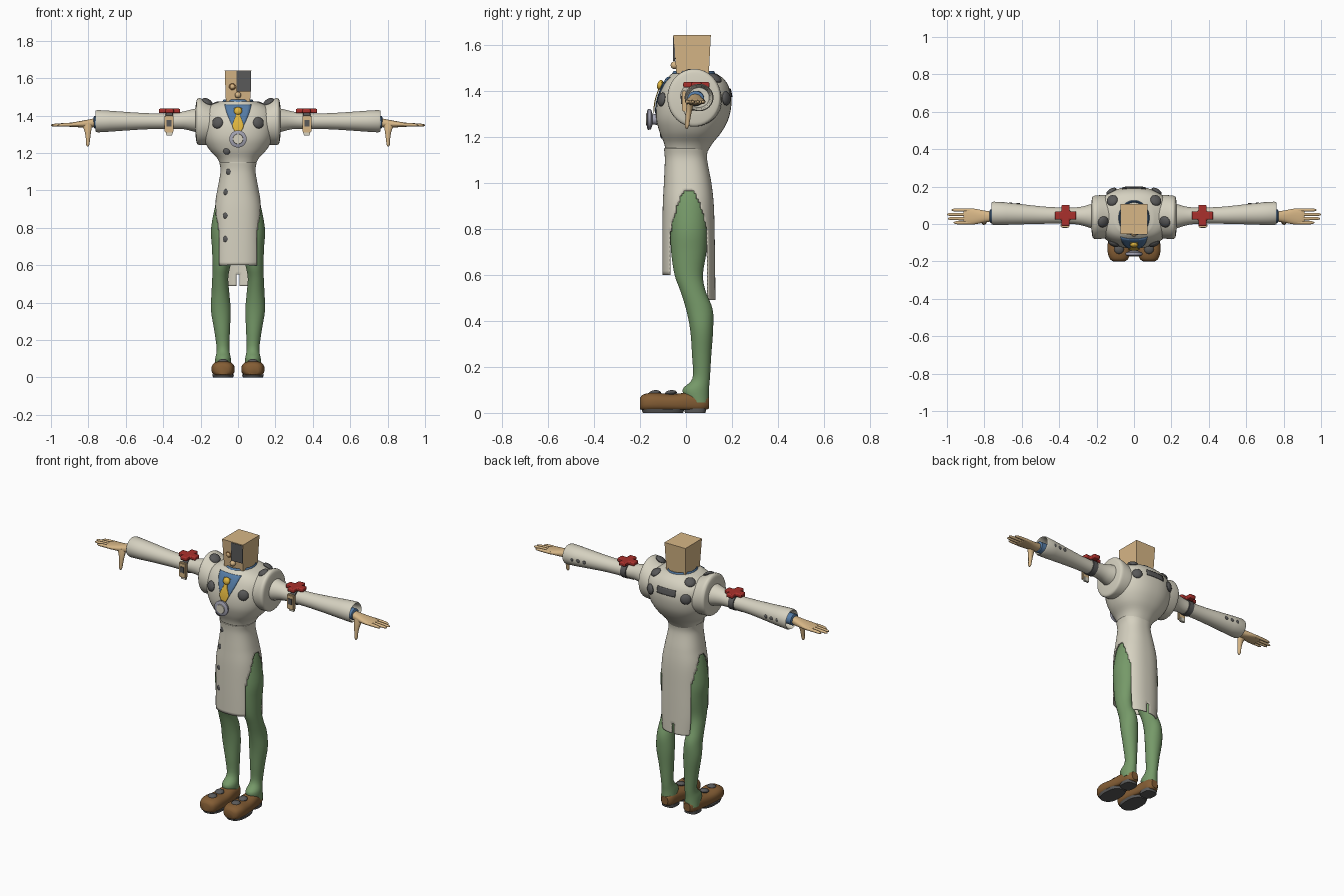
import bpy, bmesh
from math import sin, cos, pi, sqrt, copysign
from mathutils import Vector, Matrix
from mathutils.bvhtree import BVHTree

if "Cube" in bpy.data.objects:
    bpy.data.objects.remove(bpy.data.objects["Cube"])


def material(name, r, g, b):
    m = bpy.data.materials.new(name)
    m.use_nodes = True
    m.diffuse_color = (r, g, b, 1)
    bsdf = m.node_tree.nodes["Principled BSDF"]
    bsdf.inputs["Base Color"].default_value = (r, g, b, 1)
    bsdf.inputs["Roughness"].default_value = 0.8
    return m


COAT = material("coat_cream", 0.67, 0.64, 0.53)
GREEN = material("trouser_green", 0.18, 0.32, 0.14)
SKIN = material("tan_skin", 0.68, 0.47, 0.24)
BROWN = material("shoe_brown", 0.23, 0.11, 0.035)
RED = material("valve_red", 0.40, 0.03, 0.025)
BLUE = material("shirt_blue", 0.09, 0.20, 0.38)
YELLOW = material("tie_yellow", 0.75, 0.47, 0.05)
DARK = material("dark_grey", 0.10, 0.10, 0.10)
METAL = material("pale_metal", 0.36, 0.36, 0.44)


def finish(name, bm, mat, mirror=False, angle=0.7):
    bmesh.ops.recalc_face_normals(bm, faces=bm.faces)
    me = bpy.data.meshes.new(name)
    bm.to_mesh(me)
    bm.free()
    me.materials.append(mat)
    me.shade_smooth()
    me.set_sharp_from_angle(angle=angle)
    ob = bpy.data.objects.new(name, me)
    bpy.context.collection.objects.link(ob)
    if mirror:
        ob.modifiers.new("mirror", 'MIRROR').use_mirror_merge = False
    return ob


def smooth_rings(rings, sub):
    out = []
    for i in range(len(rings) - 1):
        a, b, c, d = (rings[min(max(j, 0), len(rings) - 1)] for j in range(i - 1, i + 3))
        for k in range(sub):
            t = k / sub
            out.append([q + t * (r - p + t * (2 * p - 5 * q + 4 * r - s + t * (3 * (q - r) + s - p))) / 2
                        if sub > 1 else q for p, q, r, s in zip(a, b, c, d)])
    return out + [list(rings[-1])]


def loft(name, axis, rings, mat, n=28, expo=2, sub=4, caps=True, mirror=False, floor=None, cut=None):
    """Rings hold position, two centre values and two radii."""
    bm = bmesh.new()
    loops = []
    for p, c1, c2, r1, r2 in smooth_rings(rings, sub):
        loop = []
        for i in range(n):
            a = 2 * pi * (i + 0.5) / n
            u = c1 + r1 * copysign(abs(cos(a)) ** (2 / expo), cos(a))
            v = c2 + r2 * copysign(abs(sin(a)) ** (2 / expo), sin(a))
            co = {'x': (p, u, v), 'y': (u, p, v), 'z': (u, v, p)}[axis]
            if floor is not None:
                co = (co[0], co[1], max(co[2], floor))
            loop.append(bm.verts.new(co))
        loops.append(loop)
    for a, b in zip(loops, loops[1:]):
        for i in range(n):
            j = (i + 1) % n
            bm.faces.new((a[i], a[j], b[j], b[i]))
    if caps:
        bm.faces.new(loops[0])
        bm.faces.new(loops[-1])
    bmesh.ops.recalc_face_normals(bm, faces=bm.faces)
    if cut:
        gone = [f for f in bm.faces if cut(f.calc_center_median())]
        bmesh.ops.delete(bm, geom=gone, context='FACES')
    return finish(name, bm, mat, mirror)


def box(name, centre, size, mat, mirror=False, bevel=0.0):
    bm = bmesh.new()
    bmesh.ops.create_cube(bm, size=1, matrix=Matrix.Translation(centre) @ Matrix.Diagonal((*size, 1)))
    if bevel:
        bmesh.ops.bevel(bm, geom=bm.edges[:], offset=bevel, segments=2, affect='EDGES')
    return finish(name, bm, mat, mirror)


def surface(*obs):
    verts, faces = [], []
    for o in obs:
        k = len(verts)
        verts += [v.co.copy() for v in o.data.vertices]
        faces += [[i + k for i in p.vertices] for p in o.data.polygons]
    return BVHTree.FromPolygons(verts, faces)


def hit(tree, x, z, side):
    co, no, _, _ = tree.ray_cast(Vector((x, side, z)), Vector((0, -side, 0)))
    return co, no


def plate(name, tree, mat, rows, side=-1, lift=0.005, steps=8):
    """Thin patch draped on a surface; rows hold z, left x and right x."""
    bm = bmesh.new()
    grid = []
    for z, a, b in smooth_rings(rows, 1 if len(rows) > 4 else 4):
        grid.append([bm.verts.new(hit(tree, a + (b - a) * i / steps, z, side)[0] + Vector((0, side * lift, 0)))
                     for i in range(steps + 1)])
    for a, b in zip(grid, grid[1:]):
        for i in range(steps):
            bm.faces.new((a[i], a[i + 1], b[i + 1], b[i]))
    ob = finish(name, bm, mat)
    ob.modifiers.new("thickness", 'SOLIDIFY').thickness = 0.004
    return ob


def stud(name, co, no, r, mat=DARK, mirror=True, height=0.5):
    bm = bmesh.new()
    m = Matrix.Translation(co) @ no.to_track_quat('Z', 'Y').to_matrix().to_4x4()
    bmesh.ops.create_uvsphere(bm, u_segments=16, v_segments=8, radius=r,
                              matrix=m @ Matrix.Diagonal((1, 1, height, 1)))
    return finish(name, bm, mat, mirror)


# Coat body, shoulders and sleeves
torso = loft("coat_torso", 'z', [
    (1.12, 0, 0, .088, .085), (1.17, 0, .01, .11, .105), (1.22, 0, .02, .155, .135),
    (1.28, 0, .028, .187, .158), (1.35, 0, .036, .2, .162), (1.41, 0, .041, .195, .148),
    (1.45, 0, .04, .16, .125), (1.475, 0, .035, .1, .095)], COAT, n=48, expo=2.3)
shoulder = loft("coat_shoulder", 'x', [
    (.07, .04, 1.345, .1, .1), (.14, .04, 1.355, .115, .11), (.2, .036, 1.368, .117, .125),
    (.218, .036, 1.368, .112, .12), (.224, .04, 1.37, .1, .1), (.228, .042, 1.37, .07, .07)],
    COAT, n=40, sub=3, mirror=True)
loft("coat_sleeve", 'x', [
    (.2, .042, 1.375, .075, .068), (.24, .042, 1.375, .062, .06), (.29, .043, 1.375, .048, .048),
    (.36, .045, 1.37, .043, .042), (.48, .047, 1.37, .046, .043), (.6, .052, 1.37, .054, .05),
    (.75, .057, 1.37, .063, .06), (.748, .056, 1.37, .052, .05), (.69, .056, 1.37, .045, .043)],
    COAT, sub=2, mirror=True)


def open_side(c):
    front_gap = c.z < 0.6 and c.y < 0.03
    slit = c.z < 0.55 and c.y > 0 and abs(c.x) < 0.006
    gap = c.z < 0.97 and abs(c.y - 0.012) < 0.077 * min(1, sqrt(max(0, .97 - c.z) / .18))
    return front_gap or slit or gap


skirt = loft("coat_skirt", 'z', [
    (1.15, 0, 0, .094, .09), (1.1, 0, 0, .088, .086), (1.0, 0, .007, .105, .097),
    (.9, 0, .01, .122, .105), (.75, 0, .011, .125, .108), (.6, 0, .012, .126, .109),
    (.49, 0, .013, .115, .109)], COAT, n=80, expo=2.4, sub=8, caps=False, cut=open_side)
skirt.modifiers.new("cloth", 'SOLIDIFY').thickness = 0.006

# Legs and shoes
loft("trouser_leg", 'z', [
    (1.0, .05, .01, .035, .06), (.94, .064, .012, .052, .074), (.8, .079, .013, .065, .08),
    (.7, .08, .012, .06, .077), (.6, .088, .012, .048, .062), (.53, .095, .03, .043, .055),
    (.45, .094, .058, .048, .058), (.36, .092, .068, .053, .05), (.25, .085, .068, .042, .042),
    (.15, .08, .066, .034, .038), (.1, .08, .042, .042, .058), (.045, .08, .055, .042, .045)],
    GREEN, mirror=True)
loft("shoe", 'y', [
    (-.2, .08, .04, .03, .024), (-.185, .08, .043, .05, .037), (-.14, .08, .045, .062, .043),
    (-.06, .078, .042, .058, .04), (.02, .077, .045, .048, .045), (.075, .076, .045, .04, .04),
    (.1, .076, .045, .022, .025)], BROWN, expo=2.5, floor=.014, mirror=True)
loft("shoe_sole", 'z', [(.0, .08, -.1, .054, .088), (.016, .08, -.1, .059, .094)],
     DARK, expo=2.5, sub=1, mirror=True)
loft("shoe_heel", 'z', [(.0, .076, .04, .042, .045), (.02, .076, .04, .042, .048)],
     DARK, expo=3, sub=1, mirror=True)
for y in (-.135, -.065):
    stud("shoe_stud", Vector((.08, y, .086)), Vector((0, -.1, 1)), .026)

# Boxy head with simple face
bm = bmesh.new()
bmesh.ops.create_cube(bm, size=1)
for v in bm.verts:
    top = v.co.z > 0
    v.co = Vector((v.co.x * (.142 if top else .128), (-.054 if top else -.04) if v.co.y < 0
                   else (.108 if top else .098), 1.642 if top else 1.45))
finish("head", bm, SKIN)
box("face_patch", (.031, -.052, 1.583), (.076, .008, .11), DARK)
stud("nose", Vector((.0, -.05, 1.51)), Vector((0, -1, 0)), .017, SKIN, False, 1)
stud("eye_rim", Vector((-.03, -.048, 1.555)), Vector((0, -1, 0)), .018, BROWN, False, .3)
stud("eye", Vector((-.03, -.051, 1.555)), Vector((0, -1, 0)), .012, SKIN, False, .5)
box("mouth", (0, -.043, 1.475), (.06, .009, .006), BROWN)
loft("shirt_collar", 'z', [(1.43, 0, .03, .085, .1), (1.465, 0, .032, .088, .1),
                           (1.485, 0, .034, .078, .088), (1.46, 0, .034, .06, .07)],
     BLUE, sub=1)

# Shirt front, tie and chest disc
chest = surface(torso, shoulder)
plate("shirt_front", chest, BLUE, [(1.46, -.072, .072), (1.4, -.055, .055), (1.3, -.008, .008)])
plate("tie", chest, YELLOW, [(1.44, -.022, .022), (1.405, -.01, .01), (1.345, -.03, .03),
                             (1.3, -.006, .006)], lift=.012)
stud("tie_knot", Vector((0, hit(chest, 0, 1.425, -1)[0].y - .012, 1.425)),
     Vector((0, -1, .3)), .022, YELLOW, False, .6)
loft("chest_disc", 'y', [(-.17, 0, 1.275, .036, .036), (-.165, 0, 1.275, .046, .046),
                         (-.152, 0, 1.275, .044, .044), (-.145, 0, 1.275, .022, .022),
                         (-.11, 0, 1.275, .026, .026)], METAL, sub=1)
loft("chest_disc_face", 'y', [(-.174, 0, 1.275, .026, .026), (-.168, 0, 1.275, .028, .028)],
     COAT, sub=1)

# Coat studs, buttons and patches
for x, y, z in ((.15, -.2, 1.38), (.14, 0, 1.52), (.135, .15, 1.5), (.155, .25, 1.37)):
    co, no, _, _ = chest.find_nearest(Vector((x, y, z)))
    stud("coat_stud", co, no, .031)
cloth = surface(skirt)
for x, z in ((-.06, 1.21), (-.045, 1.1), (-.06, .99), (-.062, .865), (-.062, .74)):
    co, no = hit(chest if z > 1.13 else cloth, x, z, -1)
    stud("coat_button", co, Vector((0, -1, 0)), .019, DARK, False)
plate("skirt_patch", cloth, DARK, [(.855, -.048, .045), (.715, -.048, .045)])
plate("back_patch", chest, DARK, [(1.41, -.062, .062), (1.372, -.062, .062)], side=1)

# Arm straps with clasp and cross-shaped valve
loft("arm_strap", 'x', [(.348, .045, 1.37, .042, .041), (.35, .045, 1.37, .048, .047),
                        (.385, .045, 1.37, .048, .047), (.387, .045, 1.37, .042, .041)],
     DARK, sub=1, mirror=True)
box("strap_clasp", (.368, -.008, 1.355), (.048, .02, .09), SKIN, True, .004)
box("clasp_slot", (.368, -.018, 1.36), (.026, .008, .035), DARK, True)
box("clasp_tail", (.368, 0, 1.31), (.036, .014, .03), COAT, True, .003)
bm = bmesh.new()
arm, w = .057, .022
pts = [Matrix.Rotation(k * pi / 2, 3, 'Z') @ Vector(p)
       for k in range(4) for p in ((arm, -w, 0), (arm, w, 0), (w, w, 0))]
face = bm.faces.new([bm.verts.new(p + Vector((.366, .045, 1.413))) for p in pts])
ext = bmesh.ops.extrude_face_region(bm, geom=[face])
bmesh.ops.translate(bm, vec=(0, 0, .024), verts=[v for v in ext["geom"] if isinstance(v, bmesh.types.BMVert)])
valve = finish("valve_cross", bm, RED, True)
bev = valve.modifiers.new("round", 'BEVEL')
bev.width, bev.segments = .006, 2

# Cuffs and hands
for x in (.62, .66, .7):
    stud("cuff_button", Vector((x, .052 + .055 + (x - .6) * .06, 1.37)), Vector((0, 1, 0)), .011)
loft("shirt_cuff", 'x', [(.68, .045, 1.367, .034, .032), (.768, .042, 1.365, .036, .033),
                         (.772, .042, 1.365, .028, .025)], BLUE, sub=1, mirror=True)
loft("palm", 'x', [(.75, .04, 1.365, .025, .024), (.8, .04, 1.357, .032, .022),
                   (.86, .04, 1.353, .043, .015), (.9, .04, 1.351, .042, .011),
                   (.912, .04, 1.351, .034, .007)], SKIN, expo=2.3, mirror=True)
for y, tip in ((.007, .965), (.029, .995), (.051, 1.0), (.075, .975)):
    loft("finger", 'x', [(.87, y, 1.352, .009, .01), (.93, y, 1.351, .0095, .009),
                         (tip - .012, y, 1.349, .008, .007), (tip, y, 1.348, .002, .002)],
         SKIN, n=10, sub=2, mirror=True)
loft("thumb", 'z', [(1.36, .81, .025, .033, .018), (1.32, .803, .014, .019, .014),
                    (1.27, .802, .007, .011, .011), (1.245, .803, .004, .009, .009),
                    (1.234, .803, .003, .003, .003)], SKIN, n=12, mirror=True)
